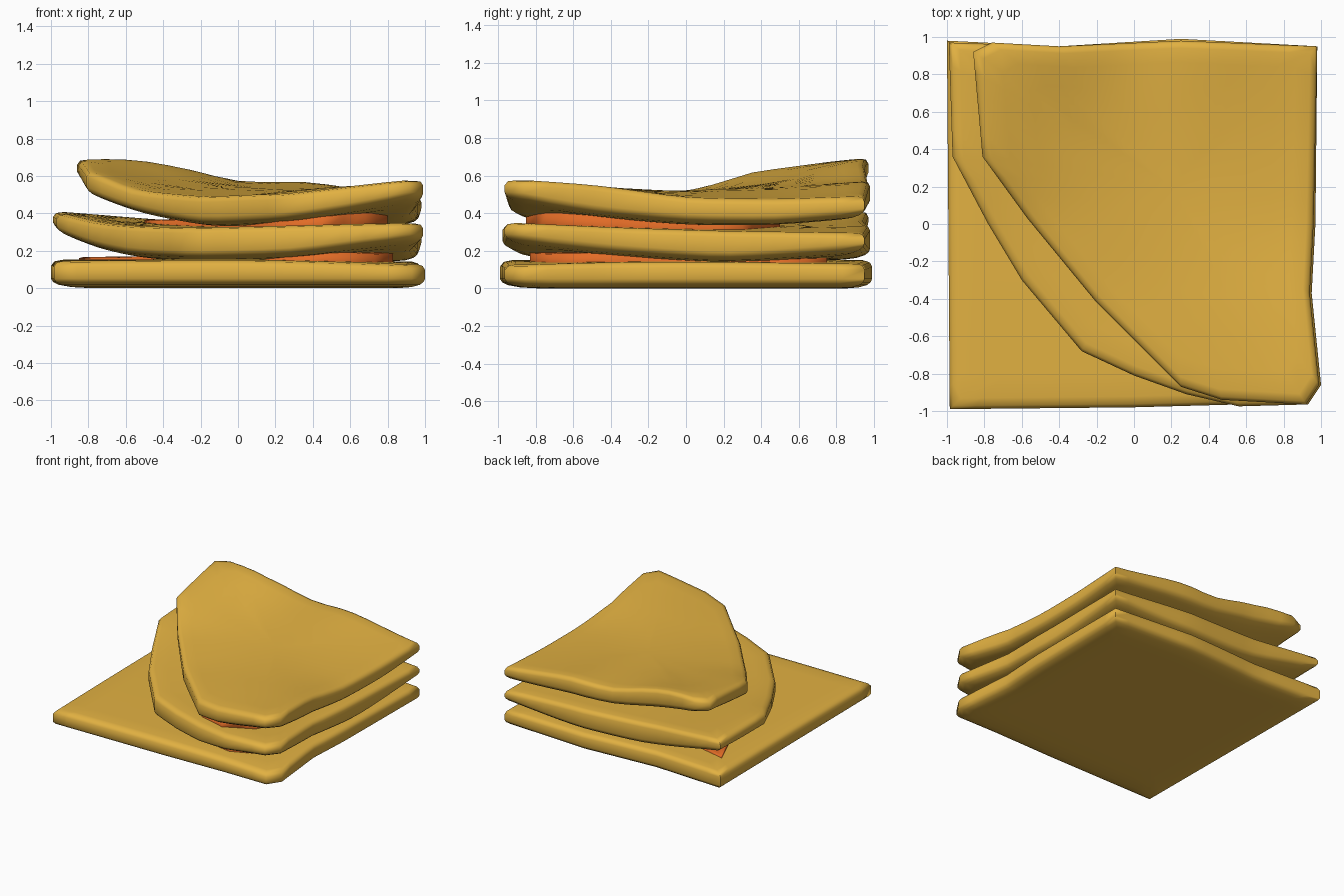
import bpy, bmesh, math

if "Cube" in bpy.data.objects:
    bpy.data.objects.remove(bpy.data.objects["Cube"])


def material(name, rgb):
    m = bpy.data.materials.new(name)
    m.diffuse_color = (*rgb, 1)
    m.use_nodes = True
    m.node_tree.nodes["Principled BSDF"].inputs["Base Color"].default_value = m.diffuse_color
    return m


BREAD = material("golden dough", (0.76, 0.44, 0.054))
FILL = material("orange filling", (0.76, 0.15, 0.02))
CENTRE = (0.2, 0.2)


def surface(samples):
    """Smooth height function through a few (x, y, z) readings."""
    def phi(ax, ay, bx, by):
        return math.sqrt((ax - bx) ** 2 + (ay - by) ** 2 + 0.01)
    n = len(samples)
    mean = sum(s[2] for s in samples) / n
    rows = [[phi(a[0], a[1], b[0], b[1]) for b in samples] + [a[2] - mean] for a in samples]
    for i in range(n):  # Gauss-Jordan solve
        p = max(range(i, n), key=lambda r: abs(rows[r][i]))
        rows[i], rows[p] = rows[p], rows[i]
        rows[i] = [v / rows[i][i] for v in rows[i]]
        for r in range(n):
            if r != i:
                f = rows[r][i]
                rows[r] = [v - f * w for v, w in zip(rows[r], rows[i])]
    weights = [row[n] for row in rows]
    return lambda x, y: mean + sum(w * phi(x, y, s[0], s[1]) for w, s in zip(weights, samples))


def slab(name, outline, top, bottom, mat, bevel=0.03):
    """Closed sheet between two height functions with a rounded rim."""
    pts = []
    for i, a in enumerate(outline):
        b = outline[(i + 1) % len(outline)]
        n = max(1, round(math.dist(a, b) / 0.12))
        pts += [(a[0] + (b[0] - a[0]) * k / n, a[1] + (b[1] - a[1]) * k / n) for k in range(n)]
    # (scale, use top surface, vertical offset)
    rings = [(s, False, 0) for s in (0.25, 0.5, 0.7, 0.82)]
    rings += [(0.91, False, 0.2 * bevel), (0.965, False, 0.6 * bevel), (0.99, False, 1.1 * bevel),
              (1, False, 1.7 * bevel), (1, True, -bevel), (0.985, True, -0.25 * bevel), (0.95, True, 0)]
    rings += [(s, True, 0) for s in (0.85, 0.7, 0.5, 0.25)]
    bm = bmesh.new()
    cx, cy = CENTRE

    def ring(s, up, dz):
        row = []
        for x, y in pts:
            px, py = cx + (x - cx) * s, cy + (y - cy) * s
            row.append(bm.verts.new((px, py, (top if up else bottom)(px, py) + dz)))
        return row

    rows = [ring(*r) for r in rings]
    n = len(pts)
    for lo, hi in zip(rows, rows[1:]):
        for i in range(n):
            j = (i + 1) % n
            bm.faces.new((lo[i], lo[j], hi[j], hi[i]))
    for row, f in ((rows[0], bottom), (rows[-1], top)):
        c = bm.verts.new((cx, cy, f(cx, cy)))
        for i in range(n):
            bm.faces.new((row[i], row[(i + 1) % n], c))
    bmesh.ops.recalc_face_normals(bm, faces=bm.faces)
    mesh = bpy.data.meshes.new(name)
    bm.to_mesh(mesh)
    bm.free()
    mesh.materials.append(mat)
    ob = bpy.data.objects.new(name, mesh)
    bpy.context.collection.objects.link(ob)
    bpy.context.view_layer.objects.active = ob
    ob.select_set(True)
    bpy.ops.object.shade_smooth_by_angle(angle=math.radians(75))
    ob.select_set(False)
    return ob


# Outlines, anticlockwise from the front; the upper two have a swept front-left corner
right_side = [(0.92, -0.965), (0.99, -0.86), (0.94, -0.37), (0.96, 0), (0.98, 0.95)]
base_outline = [(-0.985, -0.99), (0, -0.98), (0.55, -0.965), (0.93, -0.965), (1, -0.86),
                (0.95, -0.37), (0.97, 0), (0.98, 0.95), (0.25, 0.99), (-0.4, 0.95), (-1, 0.98)]
mid_outline = [(-0.97, 0.36), (-0.78, 0), (-0.6, -0.3), (-0.28, -0.68), (0, -0.81), (0.28, -0.91),
               (0.56, -0.975)] + right_side + [(0.25, 0.98), (-0.4, 0.95), (-0.99, 0.97)]
top_outline = [(-0.81, 0.36), (-0.57, 0.03), (-0.2, -0.42), (0.25, -0.87),
               (0.47, -0.94)] + right_side + [(0.25, 0.98), (-0.4, 0.95), (-0.76, 0.97), (-0.86, 0.92)]

# Heights: each reading gives x, y, upper face, lower face
base = [(-1, -1, 0.145), (0, -1, 0.15), (1, -0.9, 0.125), (1, 0.9, 0.13), (0, 0, 0.155),
        (-1, 0.95, 0.15), (0, 0.95, 0.15), (0.5, -0.5, 0.15), (1, 0, 0.14)]
middle = [(-0.98, 0.92, 0.41, 0.30), (-0.97, 0.36, 0.40, 0.28), (-0.78, 0, 0.355, 0.21),
          (-0.6, -0.3, 0.335, 0.17), (-0.28, -0.68, 0.325, 0.15), (0.28, -0.91, 0.335, 0.165),
          (0.95, -0.95, 0.35, 0.24), (0.95, -0.4, 0.325, 0.185), (0.5, -0.6, 0.335, 0.175),
          (0, 0, 0.33, 0.145), (0.97, 0.2, 0.305, 0.145), (0.97, 0.95, 0.295, 0.19),
          (0.4, 0.95, 0.33, 0.16), (-0.3, 0.95, 0.36, 0.18), (-0.5, 0.4, 0.35, 0.165),
          (0.4, 0.3, 0.325, 0.145)]
upper = [(-0.84, 0.92, 0.69, 0.57), (-0.53, 0.95, 0.685, 0.53), (-0.27, 0.95, 0.64, 0.48),
         (0, 0.95, 0.575, 0.43), (0.37, 0.92, 0.565, 0.41), (0.97, 0.95, 0.49, 0.375),
         (-0.81, 0.36, 0.625, 0.49), (-0.57, 0.03, 0.53, 0.405), (-0.2, -0.42, 0.49, 0.335),
         (0.25, -0.87, 0.505, 0.355), (0.6, -0.95, 0.545, 0.405), (0.95, -0.95, 0.58, 0.465),
         (0.95, -0.5, 0.55, 0.395), (0.96, 0, 0.485, 0.345), (0.97, 0.5, 0.475, 0.34),
         (0.2, 0.1, 0.525, 0.34), (0.5, -0.5, 0.54, 0.37), (-0.4, 0.5, 0.58, 0.42),
         (0.4, 0.5, 0.53, 0.36)]


def faces_of(readings):
    return (surface([(x, y, t) for x, y, t, b in readings]),
            surface([(x, y, b) for x, y, t, b in readings]))


base_top = surface(base)
mid_top, mid_bottom = faces_of(middle)
top_top, top_bottom = faces_of(upper)

# Three folded sheets
slab("bottom_sheet", base_outline, base_top, lambda x, y: 0.0, BREAD)
slab("middle_sheet", mid_outline, mid_top, mid_bottom, BREAD)
slab("top_sheet", top_outline, top_top, top_bottom, BREAD)


def filling(name, outline, low, high, limit):
    """Pad that fills the gap between two sheets, thinner toward the left."""
    def top(x, y):
        most = limit * min(1, max(0.3, 0.75 + x))
        return low(x, y) + max(-0.01, min(most, high(x, y) - low(x, y) + 0.01))
    slab(name, outline, top, lambda x, y: low(x, y) - 0.05, FILL, 0.006)


# Filling tucked between the sheets, fullest near the front right corner
filling("lower_filling", [(-0.85, 0.75), (-0.7, 0.4), (-0.3, -0.1), (0.0, -0.55), (0.25, -0.8),
                          (0.5, -0.83), (0.73, -0.72), (0.83, -0.45), (0.8, 0), (0.83, 0.55),
                          (0.7, 0.75), (0.3, 0.7), (-0.4, 0.65)], base_top, mid_bottom, 0.05)
filling("upper_filling", [(-0.5, 0.3), (-0.2, 0.0), (0.05, -0.5), (0.22, -0.78), (0.45, -0.85),
                          (0.68, -0.74), (0.8, -0.5), (0.78, -0.1), (0.7, 0.3), (0.3, 0.5),
                          (-0.2, 0.45)], mid_top, top_bottom, 0.07)
